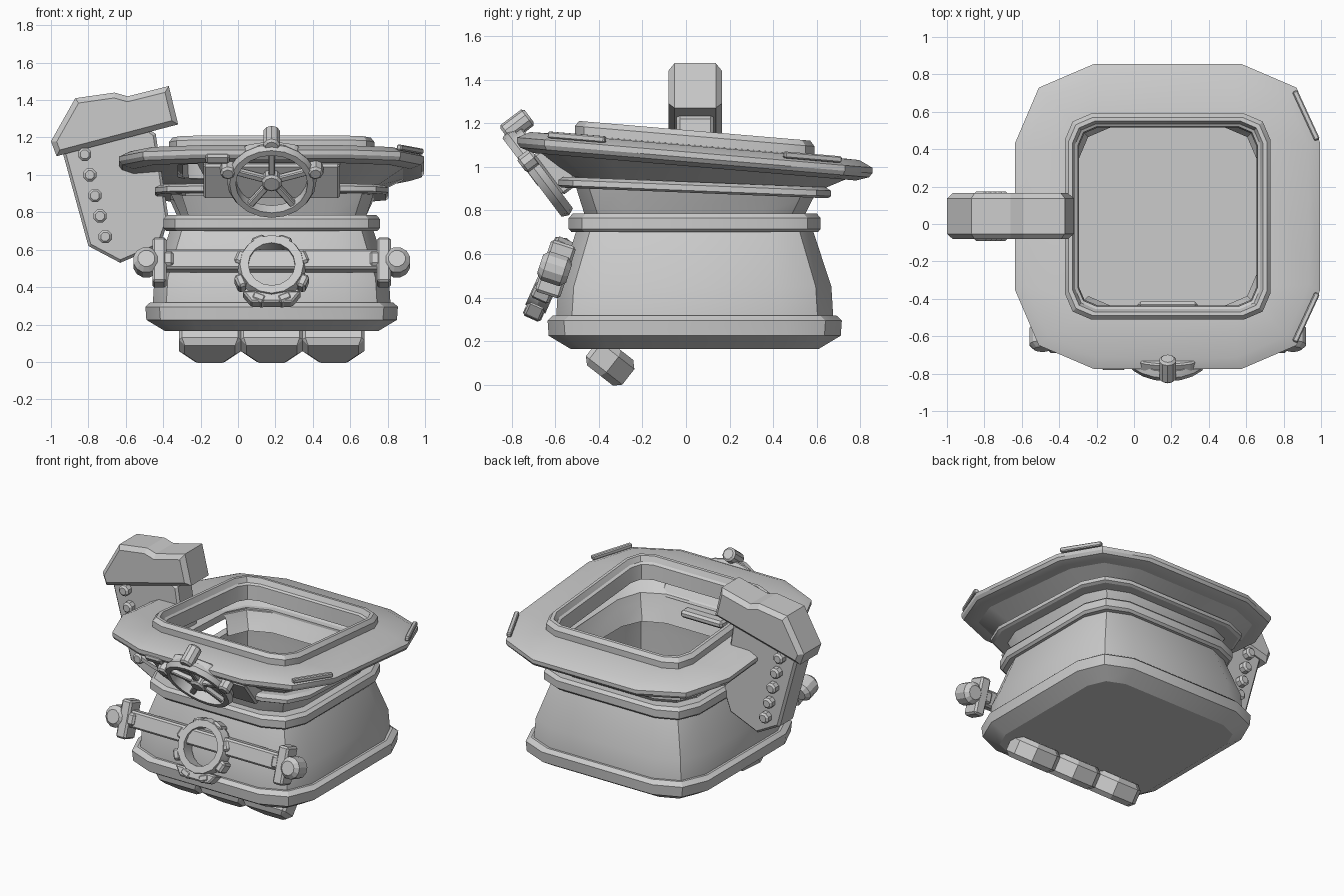
import bpy, bmesh, math
from mathutils import Matrix, Vector

if "Cube" in bpy.data.objects:
    bpy.data.objects.remove(bpy.data.objects["Cube"])

CX, CY, TILT = 0.18, 0.04, 0.085
mat = bpy.data.materials.new("plain grey")
mat.diffuse_color = (0.6, 0.6, 0.6, 1)
mat.use_nodes = True
mat.node_tree.nodes["Principled BSDF"].inputs["Base Color"].default_value = mat.diffuse_color


def finish(bm, name, matrix=None, bevel=0, smooth=False):
    bmesh.ops.recalc_face_normals(bm, faces=bm.faces)
    me = bpy.data.meshes.new(name)
    bm.to_mesh(me)
    bm.free()
    me.materials.append(mat)
    ob = bpy.data.objects.new(name, me)
    bpy.context.collection.objects.link(ob)
    if matrix:
        ob.matrix_world = matrix
    if bevel:
        m = ob.modifiers.new("bevel", 'BEVEL')
        m.width, m.segments = bevel, 1
    if smooth:
        bpy.ops.object.select_all(action='DESELECT')
        ob.select_set(True)
        bpy.context.view_layer.objects.active = ob
        bpy.ops.object.shade_smooth_by_angle(angle=math.radians(24))
    return ob


def loop_points(h, c, z, tilt):
    """Square outline of half size h, each corner cut in two facets of reach c."""
    pts = []
    for k in range(4):
        for x, y in ((h, h - c), (h - .3 * c, h - .3 * c), (h - c, h)):
            for _ in range(k):
                x, y = -y, x
            pts.append(Vector((CX + x, CY + y, z - tilt * y)))
    return pts


def loft(name, rows, closed=False, caps=False, keep=None):
    bm = bmesh.new()
    loops = [[bm.verts.new(p) for p in loop_points(*r)] for r in rows]
    pairs = list(zip(loops, loops[1:])) + ([(loops[-1], loops[0])] if closed else [])
    for a, b in pairs:
        for i in range(12):
            j = (i + 1) % 12
            if keep is None or keep((a[i].co + a[j].co) / 2):
                bm.faces.new((a[i], a[j], b[j], b[i]))
    if caps:
        bm.faces.new(loops[0])
        bm.faces.new(loops[-1])
    return finish(bm, name, smooth=True)


def prism(name, pts, depth, matrix, bevel=0, chamfer=0):
    """Flat outline extruded along local z, centred; chamfer cuts only the two end outlines."""
    bm = bmesh.new()
    lo = [bm.verts.new((x, y, -depth / 2)) for x, y in pts]
    hi = [bm.verts.new((x, y, depth / 2)) for x, y in pts]
    n = len(pts)
    ends = [bm.faces.new(lo), bm.faces.new(hi)]
    for i in range(n):
        bm.faces.new((lo[i], lo[(i + 1) % n], hi[(i + 1) % n], hi[i]))
    bmesh.ops.recalc_face_normals(bm, faces=bm.faces)
    if chamfer:
        bmesh.ops.bevel(bm, geom=[e for f in ends for e in f.edges], offset=chamfer,
                        segments=1, profile=.5, affect='EDGES')
    return finish(bm, name, matrix, bevel)


def box(name, size, matrix, bevel=0.012):
    x, y, z = (s / 2 for s in size)
    return prism(name, [(-x, -y), (x, -y), (x, y), (-x, y)], 2 * z, matrix, bevel)


def disc(name, r, depth, matrix, n=10, chamfer=0.012):
    pts = [(r * math.cos((i + .5) * math.tau / n), r * math.sin((i + .5) * math.tau / n)) for i in range(n)]
    return prism(name, pts, depth, matrix, 0, chamfer)


def hoop(name, r_in, r_out, depth, matrix, n=20):
    bm = bmesh.new()
    section = [(r_in, -depth / 2), (r_out - .015, -depth / 2), (r_out, 0),
               (r_out - .015, depth / 2), (r_in, depth / 2)]
    rings = [[bm.verts.new((r * math.cos(i * math.tau / n), r * math.sin(i * math.tau / n), z))
              for r, z in section] for i in range(n)]
    for i in range(n):
        a, b = rings[i], rings[(i + 1) % n]
        for k in range(5):
            bm.faces.new((a[k], b[k], b[(k + 1) % 5], a[(k + 1) % 5]))
    return finish(bm, name, matrix, smooth=True)


def frame(loc, lean):
    """Local x right, local y up the front, local z toward the viewer; lean tips the top forward."""
    return Matrix.Translation(loc) @ Matrix.Rotation(math.radians(90 + lean), 4, 'X')


# Bucket with foot band and waist band, hollow with straight inner walls
loft("bucket", [
    (.57, .17, .165, 0), (.67, .25, .225, 0), (.675, .25, .295, 0), (.65, .25, .318, 0),
    (.635, .24, .318, 0), (.627, .24, .45, 0), (.545, .21, .70, 0), (.565, .2, .70, 0),
    (.578, .2, .715, 0), (.578, .2, .765, 0), (.56, .2, .785, 0), (.51, .2, .785, 0),
    (.515, .2, .70, 0), (.52, .2, .21, 0)], caps=True)


# Flaring neck, open on its left side
def not_left(p):
    return p.x > CX - .40 or p.y > CY + .25


loft("neck", [(.505, .2, .78, 0), (.54, .2, .87, .04), (.56, .22, .92, .06),
              (.73, .32, 1.02, TILT), (.70, .3, 1.02, TILT), (.54, .22, .92, .06),
              (.52, .2, .87, .04), (.485, .2, .78, 0)], closed=True, keep=not_left)
loft("neck_band", [(.54, .2, .88, .04), (.61, .22, .88, .04), (.625, .22, .89, .04),
                   (.625, .22, .915, .04), (.60, .22, .93, .04), (.54, .2, .925, .04)], closed=True)
# Wide rim and raised collar, both tipped back
loft("rim", [(.50, .12, 1.02, TILT), (.74, .36, 1.00, TILT), (.80, .40, 1.02, TILT),
             (.815, .42, 1.04, TILT), (.815, .42, 1.065, TILT), (.755, .39, 1.095, TILT),
             (.50, .12, 1.10, TILT)], closed=True)
loft("collar", [(.55, .14, 1.08, TILT), (.55, .14, 1.14, TILT), (.53, .13, 1.165, TILT),
                (.51, .12, 1.165, TILT), (.495, .11, 1.13, TILT), (.48, .10, 1.12, TILT),
                (.475, .10, 1.02, TILT)], closed=True)
# Thin strips riding on the right corners of the rim
for s in (-1, 1):
    a = Vector((.86, CY + s * .67, 1.09 - TILT * s * .67))
    b = Vector((.98, CY + s * .41, 1.09 - TILT * s * .41))
    d = b - a
    box("rim_strip", (d.length, .03, .03), Matrix.Translation((a + b) / 2) @ d.to_track_quat('X', 'Z').to_matrix().to_4x4(), .006)

# Side arm, its cap and bolts
side = frame((0, .042, 0), 0)
prism("arm", [(-.94, 1.13), (-.80, .62), (-.63, .53), (-.42, .62), (-.37, .76),
              (-.44, 1.22), (-.5, 1.26)], .17, side, chamfer=.015)
prism("arm_cap", [(-1, 1.18), (-.97, 1.10), (-.32, 1.27), (-.37, 1.475), (-.59, 1.42),
                  (-.66, 1.44), (-.87, 1.41)], .245, side, chamfer=.028)
for i in range(5):
    x, z = -.82 + .0275 * i, 1.11 - .11 * i
    disc("arm_bolt", .038, .265, frame((x, .042, z), 0), 8)

# Front housing behind the wheel
W = frame((CX, -.68, .97), 37)
box("wheel_housing", (.73, .23, .10), W @ Matrix.Translation((0, -.035, -.08)))
# Spoked wheel
hoop("wheel_hoop", .192, .24, .065, W)
disc("wheel_hub", .055, .07, W, 10)
for i in range(5):
    a = math.radians(90 + 72 * i)
    box("wheel_spoke", (.19, .036, .035), W @ Matrix.Rotation(a, 4, 'Z') @ Matrix.Translation((.115, 0, 0)), .006)
for a in (17, 163):
    disc("wheel_lug", .042, .08, W @ Matrix.Rotation(math.radians(a), 4, 'Z') @ Matrix.Translation((.245, 0, 0)), 8)
# Pivot and bracket on top of the wheel, and the latch end inside the neck
disc("wheel_pivot", .047, .14, frame((CX, -.775, 1.19), 37), 10)
prism("pivot_bracket", [(-.19, -.04), (.19, -.04), (.13, .015), (.05, .03), (-.05, .03), (-.13, .015)],
      .08, frame((CX, -.765, 1.13), 37), .008)
box("rim_clip", (.13, .06, .04), frame((-.11, -.755, 1.09), 37))
box("latch_end", (.32, .05, .08), frame((CX, -.455, .89), 0), .015)

# Front cross bar with end clamps and knobs
B = frame((CX, -.595, .54), -18)
box("cross_bar", (1.22, .11, .08), B)
for s in (-1, 1):
    E = B @ Matrix.Translation((s * .60, 0, 0))
    box("end_clamp", (.075, .25, .12), E @ Matrix.Translation((0, -.01, 0)))
    box("clamp_arm", (.15, .08, .11), E)
    disc("end_knob", .072, .14, E @ Matrix.Translation((s * .07, -.01, .005)), 12, .025)

# Toothed ring on the bar
G = frame((CX, -.63, .485), -24)
hoop("buckle_ring", .125, .185, .10, G @ Matrix.Translation((0, .02, 0)), 16)
for i in range(8):
    a = math.radians(22.5 + 45 * i)
    box("buckle_tooth", (.05, .075, .09), G @ Matrix.Rotation(a, 4, 'Z') @ Matrix.Translation((.18, 0, 0)))
prism("buckle_foot", [(-.16, -.13), (-.11, -.195), (.11, -.195), (.16, -.13)], .08, G, .01)

# Three blunt toes under the front edge: octagonal pads facing forward and down
for i in range(3):
    T = frame((CX + (i - 1) * .33, -.40, .142), 52)
    prism("toe", [(-.08, -.172), (.08, -.172), (.165, -.08), (.165, .02), (.15, .04),
                  (-.15, .04), (-.165, .02), (-.165, -.08)], .15, T, chamfer=.03)
